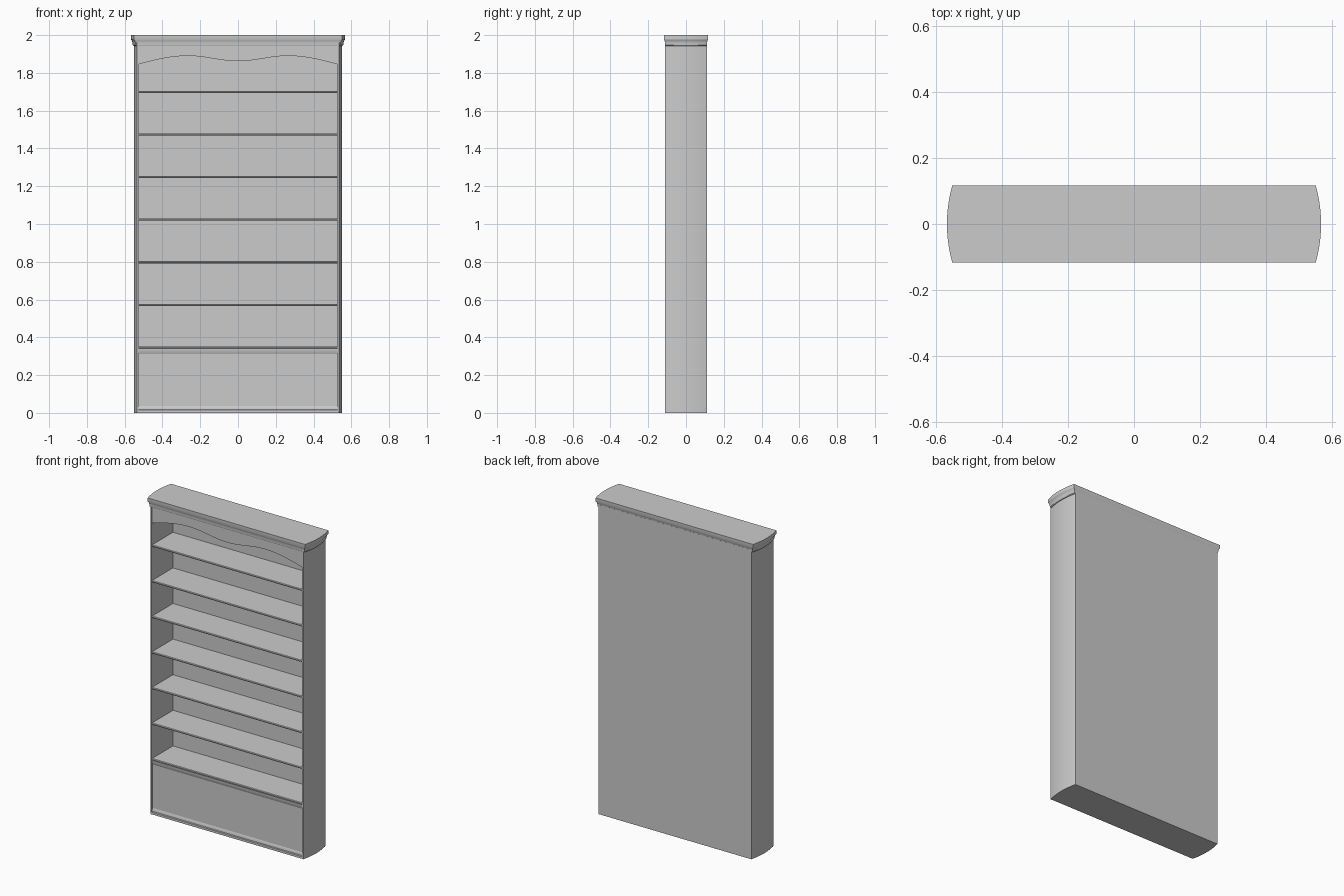
import bpy, bmesh, math
from mathutils import Vector

cube = bpy.data.objects.get("Cube")
if cube:
    bpy.data.objects.remove(cube, do_unlink=True)

paint = bpy.data.materials.new("plain grey")
paint.use_nodes = True
GREY = (0.6, 0.6, 0.6, 1)
paint.diffuse_color = GREY
paint.node_tree.nodes["Principled BSDF"].inputs["Base Color"].default_value = GREY


def loft(name, rings):
    """Join closed rings of points into a capped solid."""
    bm = bmesh.new()
    loops = [[bm.verts.new(p) for p in ring] for ring in rings]
    for a, b in zip(loops, loops[1:]):
        for i in range(len(a)):
            j = (i + 1) % len(a)
            bm.faces.new((a[i], a[j], b[j], b[i]))
    bm.faces.new(loops[0][::-1])
    bm.faces.new(loops[-1])
    bmesh.ops.recalc_face_normals(bm, faces=bm.faces)
    mesh = bpy.data.meshes.new(name)
    bm.to_mesh(mesh)
    bm.free()
    mesh.materials.append(paint)
    obj = bpy.data.objects.new(name, mesh)
    bpy.context.collection.objects.link(obj)
    bpy.ops.object.select_all(action='DESELECT')
    obj.select_set(True)
    bpy.context.view_layer.objects.active = obj
    bpy.ops.object.shade_smooth_by_angle(angle=math.radians(25))
    return obj


def box(name, x, y0, y1, z0, z1):
    return loft(name, [[(-x, y0, z), (x, y0, z), (x, y1, z), (-x, y1, z)] for z in (z0, z1)])


def molding(name, x, profile):
    """Sweep a (y, z) profile across the width."""
    return loft(name, [[(s * x, y, z) for y, z in profile] for s in (-1, 1)])


def bow(corner, bulge, depth, n=16):
    """Bowed side edge from front to back."""
    ts = [2 * i / n - 1 for i in range(n + 1)]
    return [(corner + bulge * (1 - t * t), depth * t) for t in ts]


INNER, DEPTH = 0.527, 0.112

# Bowed side panels
for side, s in (("left", 1), ("right", -1)):
    plan = [(INNER, -DEPTH)] + bow(0.536, 0.014, DEPTH) + [(INNER, DEPTH)]
    loft(side + "_side", [[(s * x, y, z) for x, y in plan] for z in (0, 1.96)])

# Back and floor
box("back_panel", INNER, 0.102, DEPTH, 0, 1.96)
box("floor_board", INNER, -0.1, 0.102, 0, 0.012)

# Shelves with slightly rounded front edges
for i in range(7):
    top = 0.352 + i * 0.2255
    profile = [(0.102, top - 0.011), (0.102, top), (-0.106, top), (-0.109, top - 0.003),
               (-0.109, top - 0.008), (-0.106, top - 0.011)]
    molding("shelf_%d" % (i + 1), INNER, profile)

# Lower front with its moldings
box("lower_panel", INNER, -0.102, -0.09, 0, 0.341)
molding("upper_molding", INNER, [(-0.1, 0.341), (-0.109, 0.341), (-0.109, 0.335),
                                 (-0.106, 0.322), (-0.102, 0.312), (-0.1, 0.312)])
molding("base_molding", INNER, [(-0.1, 0), (-0.111, 0), (-0.111, 0.014), (-0.107, 0.018),
                                (-0.107, 0.026), (-0.102, 0.037), (-0.1, 0.037)])

# Wavy valance
wave = []
for i in range(49):
    x = INNER * (2 * i / 48 - 1)
    a = abs(x)
    if a < 0.265:
        z = 1.876 - 0.014 * math.cos(math.pi * a / 0.265)
    else:
        z = 1.845 + 0.045 * math.cos((a - 0.265) / (INNER - 0.265) * math.pi / 2)
    wave.append((x, z))
wave += [(INNER, 1.95), (-INNER, 1.95)]
loft("valance", [[(x, y, z) for x, z in wave] for y in (-0.109, -0.098)])

# Cornice: bowed plan swept up a flaring profile
rings = []
for z, inset in ((1.943, 0.013), (1.948, 0.009), (1.954, 0.0085), (1.962, 0.0075),
                 (1.970, 0.005), (1.978, 0.0), (2.0, 0.0)):
    edge = bow(0.551 - inset, 0.016, 0.117 - inset * 0.7)
    ring = edge + [(-x, y) for x, y in reversed(edge)]
    rings.append([(x, y, z) for x, y in ring])
loft("cornice", rings)
